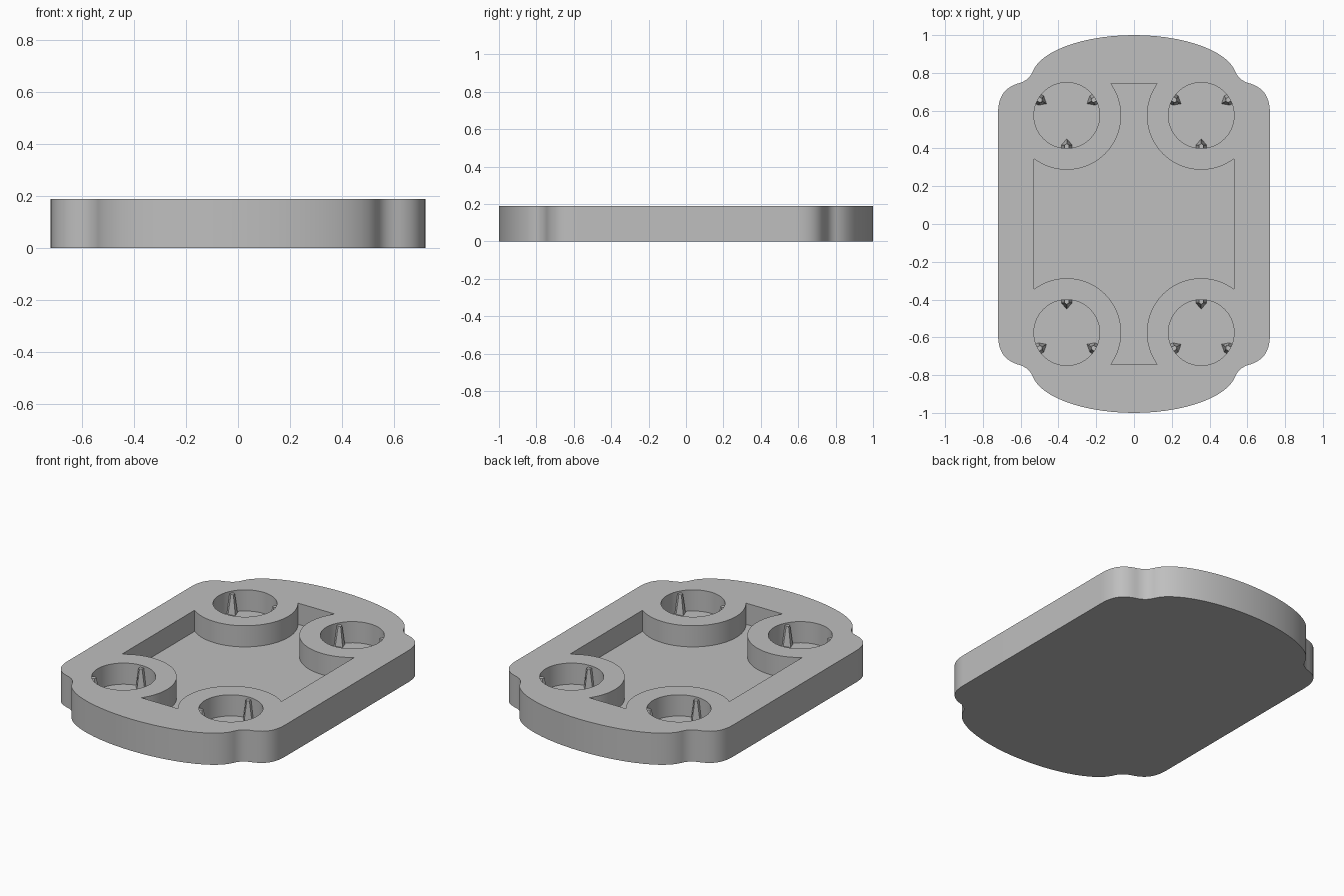
import bpy, bmesh, math
from mathutils import Vector
from mathutils.geometry import interpolate_bezier

HEIGHT, FLOOR = 0.19, 0.063
HOLE_X, HOLE_Y, HOLE_R, BOSS_R = 0.356, 0.575, 0.174, 0.288

cube = bpy.data.objects.get("Cube")
if cube:
    bpy.data.objects.remove(cube)

grey = bpy.data.materials.new("plain grey")
grey.use_nodes = True
color = (0.52, 0.52, 0.52, 1)
grey.diffuse_color = color
grey.node_tree.nodes["Principled BSDF"].inputs["Base Color"].default_value = color


def prism(name, points, z0, z1, top=None):
    """Solid between a lower outline and an upper outline."""
    top = top or points
    bm = bmesh.new()
    low = [bm.verts.new((p[0], p[1], z0)) for p in points]
    high = [bm.verts.new((p[0], p[1], z1)) for p in top]
    bm.faces.new(low[::-1])
    bm.faces.new(high)
    for i in range(len(low)):
        j = (i + 1) % len(low)
        bm.faces.new((low[i], low[j], high[j], high[i]))
    bmesh.ops.recalc_face_normals(bm, faces=bm.faces)
    mesh = bpy.data.meshes.new(name)
    bm.to_mesh(mesh)
    bm.free()
    mesh.materials.append(grey)
    obj = bpy.data.objects.new(name, mesh)
    bpy.context.collection.objects.link(obj)
    return obj


def circle(cx, cy, r, n=64):
    return [(cx + r * math.cos(math.tau * i / n), cy + r * math.sin(math.tau * i / n))
            for i in range(n)]


def subtract(target, cutter):
    mod = target.modifiers.new("cut", "BOOLEAN")
    mod.operation, mod.solver, mod.object = "DIFFERENCE", "EXACT", cutter
    bpy.context.view_layer.objects.active = target
    bpy.ops.object.modifier_apply(modifier=mod.name)
    bpy.data.objects.remove(cutter)


# Quarter outline: bowed end, concave shoulder, rounded corner
segments = [((0, 1), (0.26, 1), (0.49, 0.92), (0.535, 0.81)),
            ((0.535, 0.81), (0.55, 0.775), (0.57, 0.76), (0.60, 0.748)),
            ((0.60, 0.748), (0.69, 0.725), (0.72, 0.67), (0.72, 0.58))]
quarter = []
for s in segments:
    pts = interpolate_bezier(*[Vector((x, y, 0)) for x, y in s], 14)
    quarter += [(p.x, p.y) for p in pts][1 if quarter else 0:]
right = quarter + [(x, -y) for x, y in reversed(quarter)]
outline = right + [(-x, y) for x, y in reversed(right[1:-1])]
plate = prism("plate", outline, 0, HEIGHT)

# Central pocket that leaves a round boss near each corner
centres = [(sx, sy) for sx in (-1, 1) for sy in (-1, 1)]
pocket = prism("pocket_cutter", [(-0.53, -0.743), (0.53, -0.743), (0.53, 0.743), (-0.53, 0.743)],
               FLOOR, 0.3)
for sx, sy in centres:
    subtract(pocket, prism("boss_cutter", circle(sx * HOLE_X, sy * HOLE_Y, BOSS_R), 0, 0.4))
subtract(plate, pocket)

# Blind holes in the bosses
for sx, sy in centres:
    subtract(plate, prism("hole_cutter", circle(sx * HOLE_X, sy * HOLE_Y, HOLE_R), FLOOR, 0.3))


# Three tapered grip ribs inside each hole
def rib_profile(cx, cy, angle, tip, half):
    u = Vector((math.cos(angle), math.sin(angle)))
    v = Vector((-u.y, u.x))
    c = Vector((cx, cy))
    return [c + u * r + v * w for r, w in
            ((0.18, -half), (0.157, -half), (tip, 0), (0.157, half), (0.18, half))]


for sx, sy in centres:
    side = ("front" if sy < 0 else "back") + ("_right" if sx < 0 else "_left")
    for k in range(3):
        a = -sy * math.pi / 2 + k * math.tau / 3
        base = rib_profile(sx * HOLE_X, sy * HOLE_Y, a, 0.122, 0.03)
        tip = rib_profile(sx * HOLE_X, sy * HOLE_Y, a, 0.150, 0.012)
        prism(f"{side}_rib_{k + 1}", base, FLOOR - 0.01, HEIGHT - 0.012, tip)

# Smooth the curved walls, keep the rims sharp
bpy.ops.object.select_all(action="DESELECT")
plate.select_set(True)
bpy.context.view_layer.objects.active = plate
bpy.ops.object.shade_smooth_by_angle(angle=math.radians(30))
